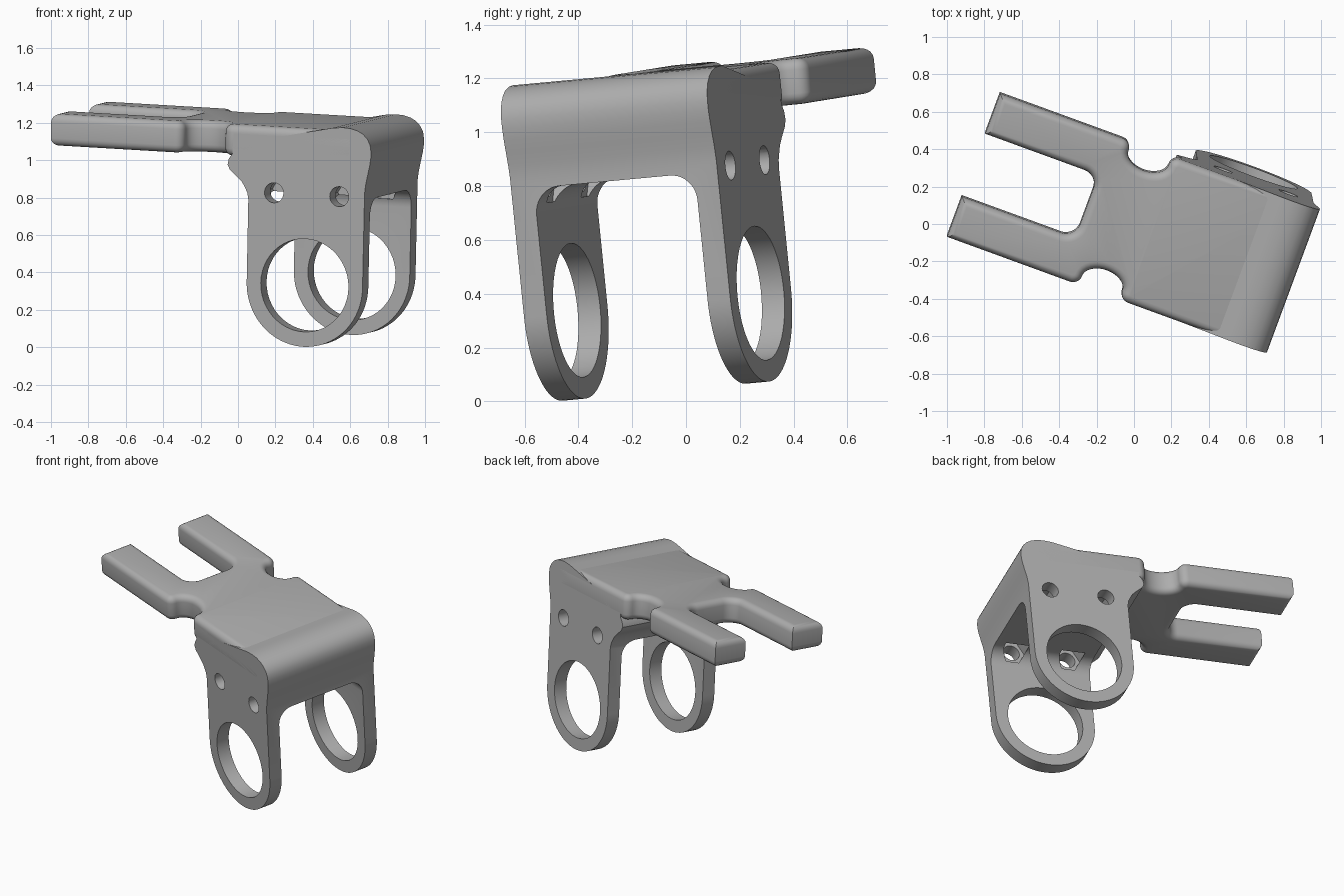
import bpy
import bmesh
from math import sin, cos, pi, radians
from mathutils import Matrix, Vector

if "Cube" in bpy.data.objects:
    bpy.data.objects.remove(bpy.data.objects["Cube"], do_unlink=True)

# one plain grey material
grey = bpy.data.materials.new("plain grey")
grey.use_nodes = True
COLOUR = (0.42, 0.42, 0.42, 1)
grey.diffuse_color = COLOUR
grey.node_tree.nodes["Principled BSDF"].inputs["Base Color"].default_value = COLOUR

# the bracket's own axes: length, depth, up
along = Vector((0.938, -0.342, -0.055)).normalized()
depth = Vector((0.342, 0.936, 0.087))
depth = (depth - along * depth.dot(along)).normalized()
up = along.cross(depth)
PLACE = Matrix.Translation(depth * 0.105) @ Matrix((along, depth, up)).transposed().to_4x4()

HALF = 0.41        # half depth of the bracket
INNER = 0.32       # inner face of each leg
LEG_X = 0.483      # centre line of the legs


def arc(cx, cy, rx, ry, start, end, n):
    return [(cx + rx * cos(radians(start + (end - start) * i / n)),
             cy + ry * sin(radians(start + (end - start) * i / n))) for i in range(n + 1)]


def prism(name, pts, axis, lo, hi, bevel=0):
    """Extrude a 2D outline along one axis, optionally rounding both rims."""
    bm = bmesh.new()
    verts = []
    for p in pts:
        co = list(p)
        co.insert(axis, lo)
        verts.append(bm.verts.new(co))
    face = bm.faces.new(verts)
    res = bmesh.ops.extrude_face_region(bm, geom=[face])
    shift = Vector((0, 0, 0))
    shift[axis] = hi - lo
    bmesh.ops.translate(bm, vec=shift,
                        verts=[g for g in res["geom"] if isinstance(g, bmesh.types.BMVert)])
    bmesh.ops.recalc_face_normals(bm, faces=bm.faces)
    if bevel:
        rims = [e for e in bm.edges
                if abs(e.verts[0].co[axis] - e.verts[1].co[axis]) < 1e-5]
        bmesh.ops.bevel(bm, geom=rims, offset=bevel, segments=5, profile=0.5, affect='EDGES')
    mesh = bpy.data.meshes.new(name)
    bm.to_mesh(mesh)
    bm.free()
    obj = bpy.data.objects.new(name, mesh)
    bpy.context.collection.objects.link(obj)
    mesh.materials.append(grey)
    obj.matrix_world = PLACE
    return obj


def activate(obj):
    bpy.ops.object.select_all(action='DESELECT')
    obj.select_set(True)
    bpy.context.view_layer.objects.active = obj


def cut(target, cutter):
    cutter.hide_render = True
    mod = target.modifiers.new("cut", 'BOOLEAN')
    mod.operation = 'DIFFERENCE'
    mod.solver = 'EXACT'
    mod.object = cutter
    activate(target)
    bpy.ops.object.modifier_apply(modifier=mod.name)
    bpy.data.objects.remove(cutter, do_unlink=True)


# saddle: legs, flared shoulders and humped top in one side profile
profile = arc(LEG_X, 0.386, 0.33, 0.33, 180, 360, 40)
profile += [(0.813, 0.9), (0.819, 0.95), (0.829, 1.0), (0.839, 1.05), (0.844, 1.09),
            (0.844, 1.125), (0.838, 1.16), (0.822, 1.19), (0.797, 1.215), (0.765, 1.232),
            (0.725, 1.242), (0.68, 1.245), (0.62, 1.239), (0.34, 1.18),
            (0.06, 1.18), (0.055, 1.07), (0.035, 1.04), (0.03, 1.01), (0.042, 0.985),
            (0.087, 0.947), (0.115, 0.92), (0.13, 0.895), (0.146, 0.865), (0.152, 0.83)]
saddle = prism("saddle_with_legs", profile, 1, -HALF, HALF)

# arched gap between the two legs
r, top = 0.1, 0.86
gap = [(INNER, -0.2)] + arc(INNER - r, top - r, r, r, 0, 90, 10)
gap += arc(r - INNER, top - r, r, r, 90, 180, 10) + [(-INNER, -0.2)]
cut(saddle, prism("gap_cutter", gap, 0, -0.5, 1.5))

# large ring openings through both legs
cut(saddle, prism("ring_cutter", arc(LEG_X, 0.386, 0.25, 0.25, 0, 352.5, 47), 1, -1, 1))

# bolt holes with hexagonal nut pockets on the inside of each leg
for x in (LEG_X - 0.186, LEG_X + 0.186):
    for side in (-1, 1):
        cut(saddle, prism("bolt_cutter", arc(x, 0.873, 0.054, 0.054, 0, 345, 23), 1,
                          *sorted((side * 0.25, side * 0.6))))
        cut(saddle, prism("nut_cutter", arc(x, 0.873, 0.085, 0.085, 0, 300, 5), 1,
                          *sorted((side * 0.2, side * INNER))))

# forked plate: slot, two prongs and rounded side notches
half = arc(-0.415, 0.1, 0.08, 0.08, 0, 90, 8)
half += [(-0.98, 0.18), (-0.98, HALF)]
half += arc(-0.28, 0.36, 0.05, 0.05, 90, 0, 6)
half += arc(-0.115, 0.36, 0.115, 0.075, 180, 360, 16)[1:-1]
half += arc(0.05, 0.36, 0.05, 0.05, 180, 90, 6)
half += [(0.72, HALF)]
outline = half + [(x, -y) for x, y in reversed(half)]
plate = prism("forked_plate", outline, 2, 1.055, 1.226, bevel=0.042)

for part in (saddle, plate):
    activate(part)
    bpy.ops.object.shade_smooth_by_angle(angle=radians(30))
